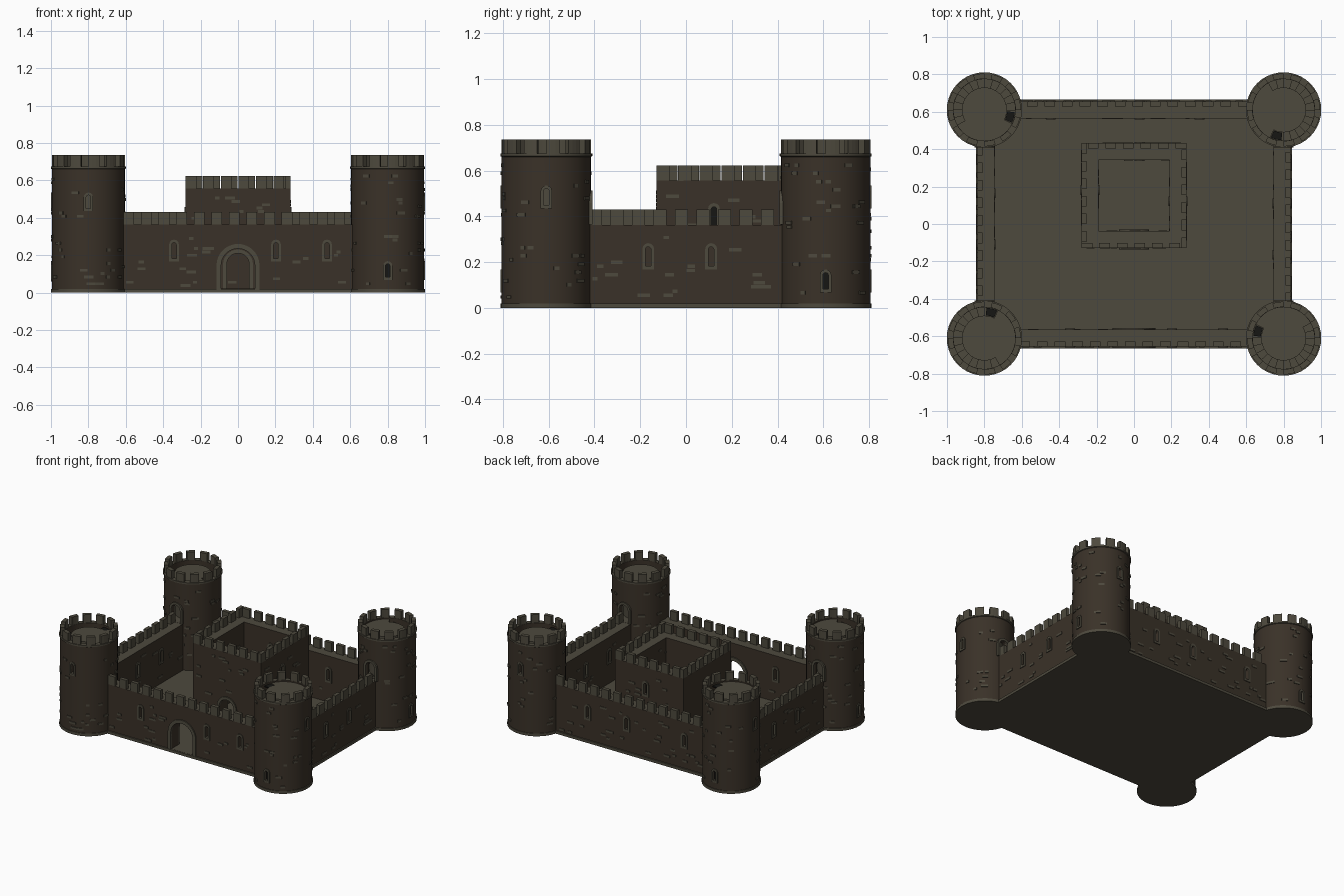
import bpy, bmesh, math, random
from mathutils import Matrix, Vector

if "Cube" in bpy.data.objects:
    bpy.data.objects.remove(bpy.data.objects["Cube"])
random.seed(4)

def mat(name, c):
    m = bpy.data.materials.new(name)
    m.diffuse_color = (*c, 1)
    m.use_nodes = True
    m.node_tree.nodes["Principled BSDF"].inputs["Base Color"].default_value = m.diffuse_color
    return m
BROWN = mat("brown masonry", (0.042, 0.031, 0.021))
STONE = mat("grey stone", (0.075, 0.067, 0.047))
DARK = mat("dark iron", (0.008, 0.008, 0.007))

def Rz(deg):
    return Matrix.Rotation(math.radians(deg), 4, 'Z')
def T(x, y, z=0):
    return Matrix.Translation((x, y, z))

def box(bm, x0, x1, y0, y1, z0, z1, M=Matrix()):
    S = Matrix.Diagonal((x1 - x0, y1 - y0, z1 - z0, 1))
    bmesh.ops.create_cube(bm, size=1, matrix=M @ T((x0 + x1) / 2, (y0 + y1) / 2, (z0 + z1) / 2) @ S)

def arch(hw, z0, z1, n=10):
    """Round-topped outline, as (x, z) pairs"""
    zc = z1 - hw
    return [(hw, z0)] + [(hw * math.cos(math.pi * i / n), zc + hw * math.sin(math.pi * i / n))
                         for i in range(n + 1)] + [(-hw, z0)]

def prism(bm, pts, y0, y1, M=Matrix()):
    a = [bm.verts.new(M @ Vector((x, y0, z))) for x, z in pts]
    b = [bm.verts.new(M @ Vector((x, y1, z))) for x, z in pts]
    n = len(pts)
    bm.faces.new(a)
    bm.faces.new(b[::-1])
    for i in range(n):
        bm.faces.new((a[i], b[i], b[(i + 1) % n], a[(i + 1) % n]))

def frame(bm, inner, outer, y0, y1, M, closed):
    """Stone surround between two matching outlines"""
    n = len(inner)
    for i in range(n if closed else n - 1):
        j = (i + 1) % n
        prism(bm, [inner[i], outer[i], outer[j], inner[j]], y0, y1, M)

def sector(bm, r0, r1, a0, a1, z0, z1, M, n=3):
    """Solid ring segment, angles in degrees"""
    an = [math.radians(a0 + (a1 - a0) * i / n) for i in range(n + 1)]
    pts = [(r1 * math.cos(a), r1 * math.sin(a)) for a in an] + \
          [(r0 * math.cos(a), r0 * math.sin(a)) for a in reversed(an)]
    lo = [bm.verts.new(M @ Vector((x, y, z0))) for x, y in pts]
    hi = [bm.verts.new(M @ Vector((x, y, z1))) for x, y in pts]
    m = len(pts)
    for i in range(n):
        for v in (lo, hi):
            bm.faces.new((v[i], v[i + 1], v[m - 2 - i], v[m - 1 - i]))
    for i in range(m):
        bm.faces.new((lo[i], lo[(i + 1) % m], hi[(i + 1) % m], hi[i]))

def finish(name, bm, mats, cutter=None, rule=None, smooth=False):
    bmesh.ops.recalc_face_normals(bm, faces=bm.faces[:])
    me = bpy.data.meshes.new(name)
    bm.to_mesh(me)
    bm.free()
    ob = bpy.data.objects.new(name, me)
    bpy.context.collection.objects.link(ob)
    for m in mats:
        me.materials.append(m)
    bpy.ops.object.select_all(action='DESELECT')
    ob.select_set(True)
    bpy.context.view_layer.objects.active = ob
    if cutter:
        mod = ob.modifiers.new("openings", 'BOOLEAN')
        mod.operation, mod.solver, mod.object = 'DIFFERENCE', 'EXACT', cutter
        bpy.ops.object.modifier_apply(modifier=mod.name)
        bpy.data.objects.remove(cutter)
    if rule:
        for p in ob.data.polygons:
            p.material_index = rule(p)
    if smooth:
        bpy.ops.object.shade_smooth_by_angle(angle=math.radians(30))
    return ob

def top_stone(p):
    return 1 if p.normal.z > 0.5 else 0

def wall(name, M, x0, x1, d, th, h, mstart, mcount, mh, windows, wz, gate=None, grate=False, bricks=36):
    """Wall in a local frame, outer face at y = -d"""
    body, cut, trim, iron = bmesh.new(), bmesh.new(), bmesh.new(), bmesh.new()
    box(body, x0, x1, -d, -d + th, 0.01, h, M)
    for w in windows:
        W = M @ T(w, 0)
        prism(cut, arch(0.012, wz - 0.042, wz + 0.042, 6), -d - 0.05, -d + th + 0.05, W)
        for y in (-d, -d + th):
            frame(trim, arch(0.012, wz - 0.042, wz + 0.042, 6), arch(0.026, wz - 0.058, wz + 0.058, 6),
                  y - 0.006, y + 0.006, W, True)
        if grate:
            box(iron, -0.013, 0.013, -d + 0.02, -d + 0.026, wz - 0.043, wz + 0.043, W)
    if gate:
        hw, top, rim = gate
        prism(cut, arch(hw, 0.021, top, 16), -d - 0.05, -d + th + 0.05, M)
        for y in (-d, -d + th):
            frame(trim, arch(hw, 0.02, top, 16), arch(hw + rim, 0.02, top + rim, 16),
                  y - 0.008, y + 0.008, M, False)
    for k in range(mcount):
        a = mstart + 0.094 * k
        box(trim, a, a + 0.057, -d, -d + 0.027, h - 0.002, h + mh, M)
    # scattered raised bricks, outside and a few inside
    for k in range(bricks):
        x, z = random.uniform(x0 + 0.03, x1 - 0.03), 0.03 + 0.018 * random.randrange(int((h - 0.06) / 0.018))
        w = random.uniform(0.01, 0.03)
        if any(abs(x - q) < w + 0.03 and abs(z - wz) < 0.075 for q in windows):
            continue
        if gate and abs(x) < gate[0] + gate[2] + w and z < gate[1] + gate[2] + 0.01:
            continue
        y = -d if k % 4 else -d + th
        box(trim, x - w, x + w, y - 0.004, y + 0.004, z, z + 0.015, M)
    cutter = finish(name + "_cutter", cut, []) if windows or gate else None
    if cutter:
        cutter.hide_render = True
    finish(name, body, [BROWN, STONE], cutter, top_stone)
    finish(name + "_stonework", trim, [STONE])
    if grate:
        finish(name + "_grates", iron, [DARK])
    else:
        iron.free()

# Ground slab
bm = bmesh.new()
box(bm, -0.845, 0.845, -0.665, 0.665, 0, 0.02)
finish("ground_slab", bm, [STONE])

# Curtain walls
sides = [-0.165, 0.11]
wall("front_wall", Rz(0), -0.62, 0.62, 0.655, 0.09, 0.363, -0.6125, 13, 0.067, [-0.342, 0.203, 0.476], 0.225, (0.09, 0.235, 0.025))
wall("right_wall", Rz(90), -0.43, 0.43, 0.837, 0.09, 0.363, -0.424, 9, 0.067, sides, 0.225, bricks=28)
wall("back_wall", Rz(180), -0.62, 0.62, 0.655, 0.09, 0.363, -0.6125, 13, 0.067, [-0.35, -0.03, 0.445], 0.225, bricks=42)
wall("left_wall", Rz(270), -0.43, 0.43, 0.837, 0.09, 0.363, -0.424, 9, 0.067, sides, 0.225, bricks=28)

# Keep: four walls around an open shaft
for i, nm in enumerate(("front", "right", "back", "left")):
    K = T(0, 0.152) @ Rz(90 * i)
    wall("keep_" + nm, K, -0.28, 0.19, 0.28, 0.09, 0.557, -0.28, 6, 0.065,
         [] if i == 0 else [-0.03], 0.40, (0.06, 0.21, 0.02) if i == 0 else None, i > 0, 24)

# Corner towers
R = 0.195
def tower(name, cx, cy, rot):
    C = T(cx, cy)
    body, cut, trim = bmesh.new(), bmesh.new(), bmesh.new()
    prof = [(R, 0.015), (R, 0.66), (0.201, 0.663), (0.201, 0.675), (0.165, 0.675), (0.165, 0.015)]
    n = 40
    rings = [[body.verts.new(C @ Rz(360 * i / n) @ Vector((r, 0, z))) for r, z in prof] for i in range(n)]
    for i in range(n):
        for j in range(len(prof)):
            a, b, k = rings[i], rings[(i + 1) % n], (j + 1) % len(prof)
            body.faces.new((a[j], b[j], b[k], a[k]))
    # arrow slits: high on one side, low and barred on the next
    slits = [(rot, 0.485), (rot - 90, 0.118)]
    if cx * cy < 0:
        slits = [(rot, 0.485), (rot - 90, 0.118)]
    for a, z in slits:
        W = C @ Rz(a)
        prism(cut, arch(0.012, z - 0.036, z + 0.036, 6), -0.25, -0.14, W)
        frame(trim, arch(0.012, z - 0.036, z + 0.036, 6), arch(0.025, z - 0.05, z + 0.05, 6), -0.201, -0.185, W, True)
    # wall-walk doorway
    da = 0 if cy > 0 else 180
    D = C @ Rz(da)
    prism(cut, arch(0.036, 0.364, 0.495, 8), -0.25, -0.14, D)
    frame(trim, arch(0.036, 0.364, 0.495, 8), arch(0.054, 0.364, 0.513, 8), -0.202, -0.18, D, False)
    # battlements and bricks
    for k in range(12):
        sector(trim, 0.166, R, 30 * k, 30 * k + 18, 0.67, 0.735, C)
    for k in range(60):
        a, z, w = random.uniform(0, 360), 0.04 + 0.018 * random.randrange(33), random.uniform(0.01, 0.024)
        near = [(s, q, 0.06) for s, q in slits] + [(da, 0.43, 0.09)]
        if any(abs((a - s + 180) % 360 - 180) < 18 and abs(z - q) < g + 0.01 for s, q, g in near):
            continue
        box(trim, -w, w, -R - 0.004, -R + 0.008, z, z + 0.015, C @ Rz(a))
    cutter = finish(name + "_cutter", cut, [])
    cutter.hide_render = True
    finish(name, body, [BROWN, STONE], cutter,
           lambda p: 1 if p.normal.z > 0.5 or p.center.z > 0.661 else 0, True)
    finish(name + "_stonework", trim, [STONE])
    # base, landing, core and spiral stair
    ins = bmesh.new()
    for r, z0, z1 in ((0.2, 0, 0.02), (0.167, 0.34, 0.36), (0.12, 0.3, 0.665)):
        bmesh.ops.create_cone(ins, cap_ends=True, segments=40, radius1=r, radius2=r, depth=z1 - z0,
                              matrix=C @ T(0, 0, (z0 + z1) / 2))
    h = rot + 74
    for k in range(1, 16):
        z = 0.36 + 0.0203 * k
        sector(ins, 0.118, 0.167, h + 15 * k, h + 15 * (k + 1), z - 0.03, z, C, 2)
    sector(ins, 0.118, 0.167, h + 240, h + 350, 0.645, 0.665, C, 12)
    finish(name + "_floors_and_stair", ins, [STONE], smooth=True)
    bars = bmesh.new()
    sector(bars, 0.122, 0.163, h - 9, h + 12, 0.655, 0.661, C, 2)
    box(bars, -0.013, 0.013, -0.18, -0.174, 0.08, 0.156, C @ Rz(rot - 90))
    finish(name + "_grates", bars, [DARK])

tower("front_left_tower", -0.8, -0.61, 0)
tower("front_right_tower", 0.8, -0.61, 90)
tower("back_right_tower", 0.8, 0.61, 180)
tower("back_left_tower", -0.8, 0.61, 270)
